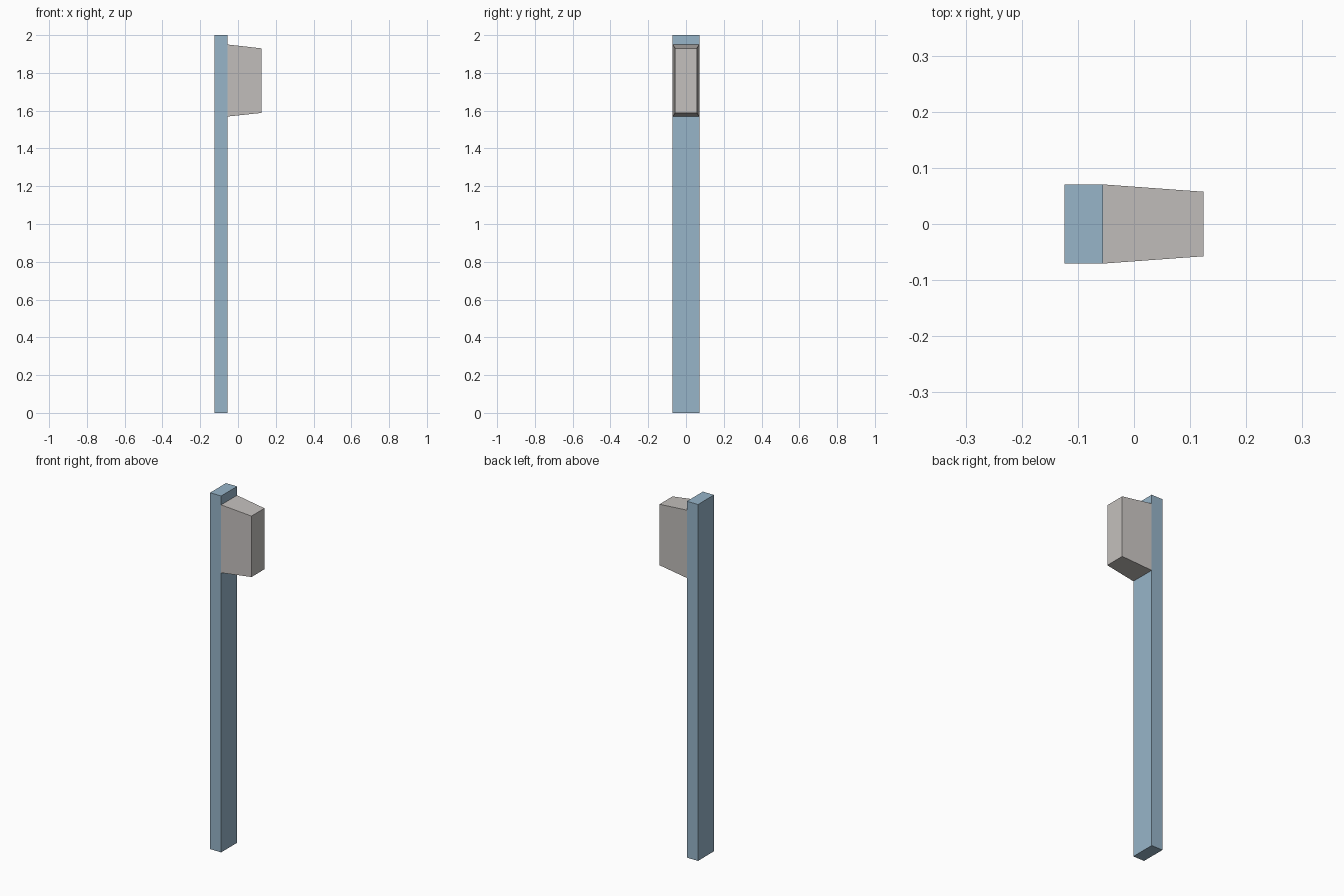
import bpy, bmesh

if "Cube" in bpy.data.objects:
    bpy.data.objects.remove(bpy.data.objects["Cube"])


def material(name, rgb):
    m = bpy.data.materials.new(name)
    m.diffuse_color = (*rgb, 1.0)
    m.use_nodes = True
    m.node_tree.nodes["Principled BSDF"].inputs["Base Color"].default_value = m.diffuse_color
    return m


def block(name, mat, x0, x1, y_half, z0, z1, end_y=None, end_z=None):
    """Box whose +x end may be narrowed to end_y and end_z."""
    end_y = end_y or y_half
    end_z = end_z or (z0, z1)
    bm = bmesh.new()
    bmesh.ops.create_cube(bm, size=2)
    for v in bm.verts:
        far, top = v.co.x > 0, v.co.z > 0
        lo, hi = end_z if far else (z0, z1)
        side = 1 if v.co.y > 0 else -1
        v.co = (x1 if far else x0, side * (end_y if far else y_half), hi if top else lo)
    mesh = bpy.data.meshes.new(name)
    bm.to_mesh(mesh)
    bm.free()
    mesh.materials.append(mat)
    obj = bpy.data.objects.new(name, mesh)
    bpy.context.collection.objects.link(obj)
    return obj


blue = material("post blue", (0.31, 0.462, 0.584))
grey = material("warm grey", (0.552, 0.527, 0.509))

# Tall upright post
block("post", blue, -0.124, -0.055, 0.0705, 0.0, 2.0)

# Tapered housing mounted near the top of the post
block("housing", grey, -0.055, 0.124, 0.0705, 1.569, 1.95,
      end_y=0.0575, end_z=(1.588, 1.93))
